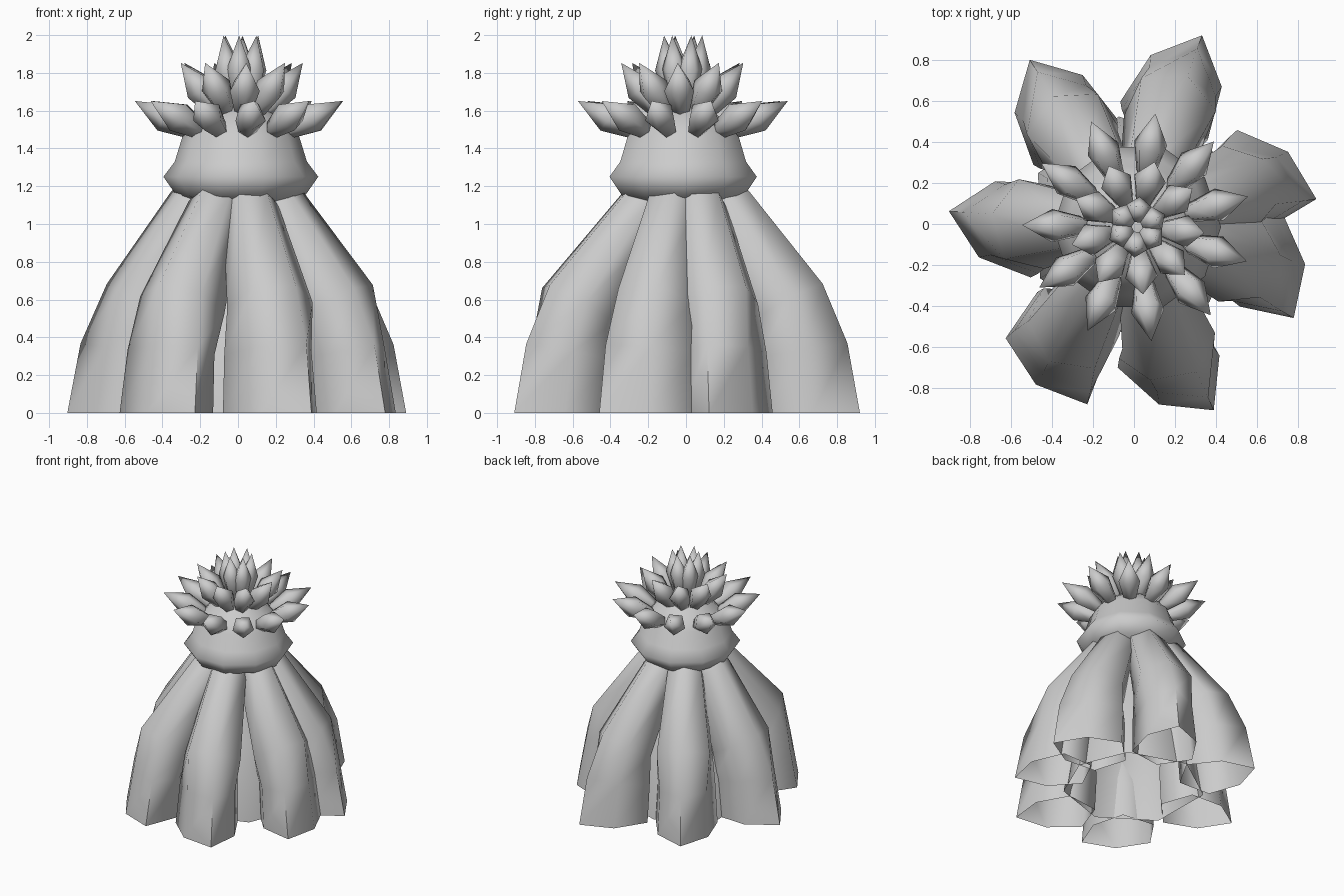
import bpy, bmesh
from math import radians, cos, sin, tau
from mathutils import Vector, Matrix

cube = bpy.data.objects.get("Cube")
if cube:
    bpy.data.objects.remove(cube, do_unlink=True)

grey = bpy.data.materials.new("plain grey")
grey.use_nodes = True
colour = (0.6, 0.6, 0.6, 1)
grey.diffuse_color = colour
grey.node_tree.nodes["Principled BSDF"].inputs["Base Color"].default_value = colour


def skin(name, rings, cap_start=False, cap_end=False):
    """Join rings of points with quads and shade the result smooth."""
    bm = bmesh.new()
    loops = [[bm.verts.new(p) for p in ring] for ring in rings]
    n = len(loops[0])
    for low, high in zip(loops, loops[1:]):
        for i in range(n):
            j = (i + 1) % n
            bm.faces.new((low[i], low[j], high[j], high[i]))
    if cap_start:
        bm.faces.new(loops[0][::-1])
    if cap_end:
        bm.faces.new(loops[-1])
    bmesh.ops.remove_doubles(bm, verts=bm.verts, dist=0.0005)
    bmesh.ops.recalc_face_normals(bm, faces=bm.faces)
    mesh = bpy.data.meshes.new(name)
    bm.to_mesh(mesh)
    bm.free()
    mesh.materials.append(grey)
    obj = bpy.data.objects.new(name, mesh)
    bpy.context.collection.objects.link(obj)
    bpy.ops.object.select_all(action="DESELECT")
    obj.select_set(True)
    bpy.context.view_layer.objects.active = obj
    bpy.ops.object.shade_smooth_by_angle(angle=radians(78))


def ring_at(radius, angles, z=0.0):
    return [Vector((radius * cos(a), radius * sin(a), z)) for a in angles]


def circle(radius, sides, z=0.0):
    return ring_at(radius, [tau * i / sides for i in range(sides)], z)


# Arched hollow roots: direction, reach at the ground, direction of the pointed toe
roots = [(-120, .70, -66), (-73.5, .705, -51), (-18.6, .65, -57), (18, .63, -14),
         (72, .68, 66), (124, .65, 119), (180, .61, 168)]
half_toe = [(.3, 0), (.11, .19), (-.157, .233), (-.3, 0)]
toe = [Vector((x, y, 0)) for x, y in half_toe]
toe += [Vector((x, -y, 0)) for x, y in half_toe[2:0:-1]]
for k, (angle, reach, turn) in enumerate(roots):
    a = radians(angle)
    out, side = Vector((cos(a), sin(a), 0)), Vector((-sin(a), cos(a), 0))
    spin = Matrix.Rotation(radians(turn), 3, "Z")
    # section, distance from the axis, height, tilt
    path = [(toe, reach, 0, 0), ([p * .93 for p in toe], reach - .045, .32, 10),
            (circle(.23, 6), reach - .11, .57, 30),
            (circle(.15, 6), .24, 1.08, 40), (circle(.10, 6), .10, 1.24, 40)]
    rings = []
    for section, dist, z, tilt in path:
        lean = Matrix.Rotation(-radians(tilt), 3, side)
        centre = out * dist + Vector((0, 0, z))
        rings.append([centre + lean @ spin @ p for p in section])
    skin(f"root_{k + 1}", rings, cap_end=True)

# Hollow core behind the roots, with a corner in each gap between neighbours
directions = [r[0] for r in roots]
following = directions[1:] + [directions[0] + 360]
gaps = [radians((a + b) / 2) for a, b in zip(directions, following)]
skin("core", [ring_at(r, gaps, z) for r, z in
              [(.53, 0), (.48, .32), (.38, .6), (.22, 1.05), (.18, 1.15)]])

# Bulging trunk with a domed top, slightly off the axis like the crown
crown = Vector((.015, -.015, 0))
profile = [(.18, 1.09), (.34, 1.15), (.41, 1.25), (.35, 1.33), (.31, 1.46),
           (.24, 1.54), (.13, 1.62), (.0, 1.67)]
skin("trunk", [[p + crown for p in circle(r, 10, z)] for r, z in profile], cap_start=True)

# Three tiers of pointed leaves: count, first angle, base distance, base height, rise, length, width
tiers = [("outer_leaf", 11, 179, .245, 1.49, 27, .355, .085),
         ("middle_leaf", 9, -5, .12, 1.585, 52, .34, .083),
         ("inner_leaf", 6, 25, .058, 1.645, 83, .355, .07)]
bud = [(0, .35), (.08, .6), (.5, 1), (1, 0)]
for name, count, first, dist, z, rise, length, width in tiers:
    for k in range(count):
        a = radians(first + 360 * k / count)
        place = (Matrix.Translation(crown + Vector((dist * cos(a), dist * sin(a), z)))
                 @ Matrix.Rotation(a, 4, "Z") @ Matrix.Rotation(radians(90 - rise), 4, "Y"))
        rings = [[place @ p for p in circle(w * width, 5, t * length)] for t, w in bud]
        skin(f"{name}_{k + 1}", rings, cap_start=True)
